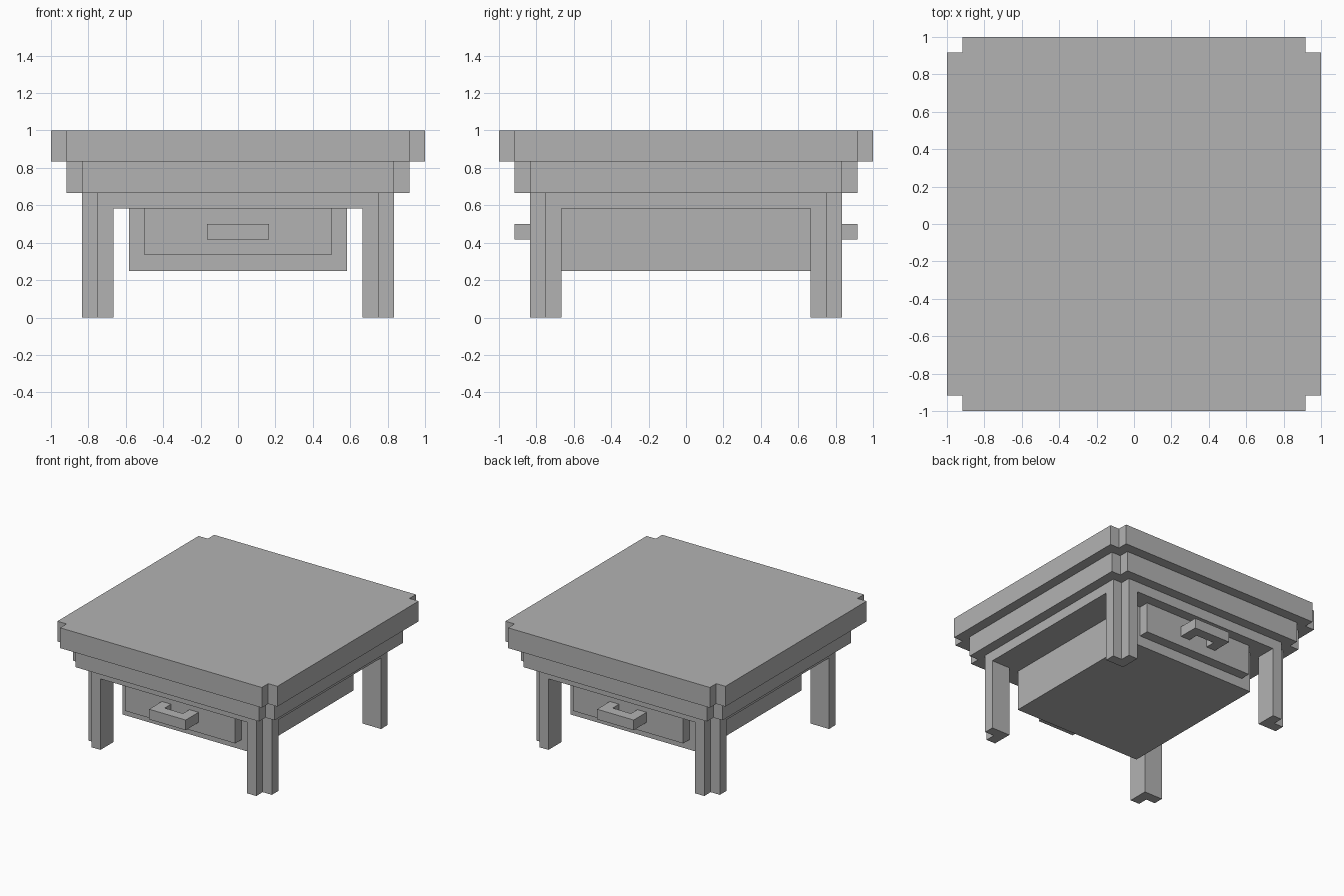
import bpy
import bmesh

if "Cube" in bpy.data.objects:
    bpy.data.objects.remove(bpy.data.objects["Cube"], do_unlink=True)

U = 1 / 12  # the table is laid out on a grid of 24 units across

grey = bpy.data.materials.new("plain_grey")
grey.use_nodes = True
colour = (0.45, 0.45, 0.45, 1)
grey.diffuse_color = colour
grey.node_tree.nodes["Principled BSDF"].inputs["Base Color"].default_value = colour


def prism(name, outline, bottom, top):
    """Extrude a flat outline between two heights, all in grid units."""
    bm = bmesh.new()
    face = bm.faces.new([bm.verts.new((x * U, y * U, bottom * U)) for x, y in outline])
    result = bmesh.ops.extrude_face_region(bm, geom=[face])
    raised = [v for v in result["geom"] if isinstance(v, bmesh.types.BMVert)]
    bmesh.ops.translate(bm, verts=raised, vec=(0, 0, (top - bottom) * U))
    bmesh.ops.recalc_face_normals(bm, faces=bm.faces)
    mesh = bpy.data.meshes.new(name)
    bm.to_mesh(mesh)
    bm.free()
    mesh.materials.append(grey)
    obj = bpy.data.objects.new(name, mesh)
    bpy.context.collection.objects.link(obj)
    return obj


def rectangle(x0, x1, y0, y1):
    return [(x0, y0), (x1, y0), (x1, y1), (x0, y1)]


def notched_square(r):
    """Square with one unit cut out of every corner."""
    i = r - 1
    return [(r, -i), (r, i), (i, i), (i, r), (-i, r), (-i, i),
            (-r, i), (-r, -i), (-i, -i), (-i, -r), (i, -r), (i, -i)]


# Stepped top
prism("table_top", notched_square(12), 10, 12)
prism("upper_moulding", notched_square(11), 8, 10)
prism("apron", notched_square(10), 7, 8)

# Legs with a notched outer corner
leg_outline = [(8, 8), (10, 8), (10, 9), (9, 9), (9, 10), (8, 10)]
for side, sx in (("left", 1), ("right", -1)):
    for end, sy in (("front", -1), ("back", 1)):
        prism(f"{end}_{side}_leg", [(x * sx, y * sy) for x, y in leg_outline], 0, 7)

# Drawer box, with a raised panel and a handle at each end
prism("drawer_box", rectangle(-7, 7, -8, 8), 3, 7)
handle_outline = [(-2, 9), (-1, 9), (-1, 10), (1, 10),
                  (1, 9), (2, 9), (2, 11), (-2, 11)]
for end, sy in (("front", -1), ("back", 1)):
    prism(f"{end}_drawer_panel", rectangle(-6, 6, 8 * sy, 9 * sy), 4, 7)
    prism(f"{end}_handle", [(x, y * sy) for x, y in handle_outline], 5, 6)
